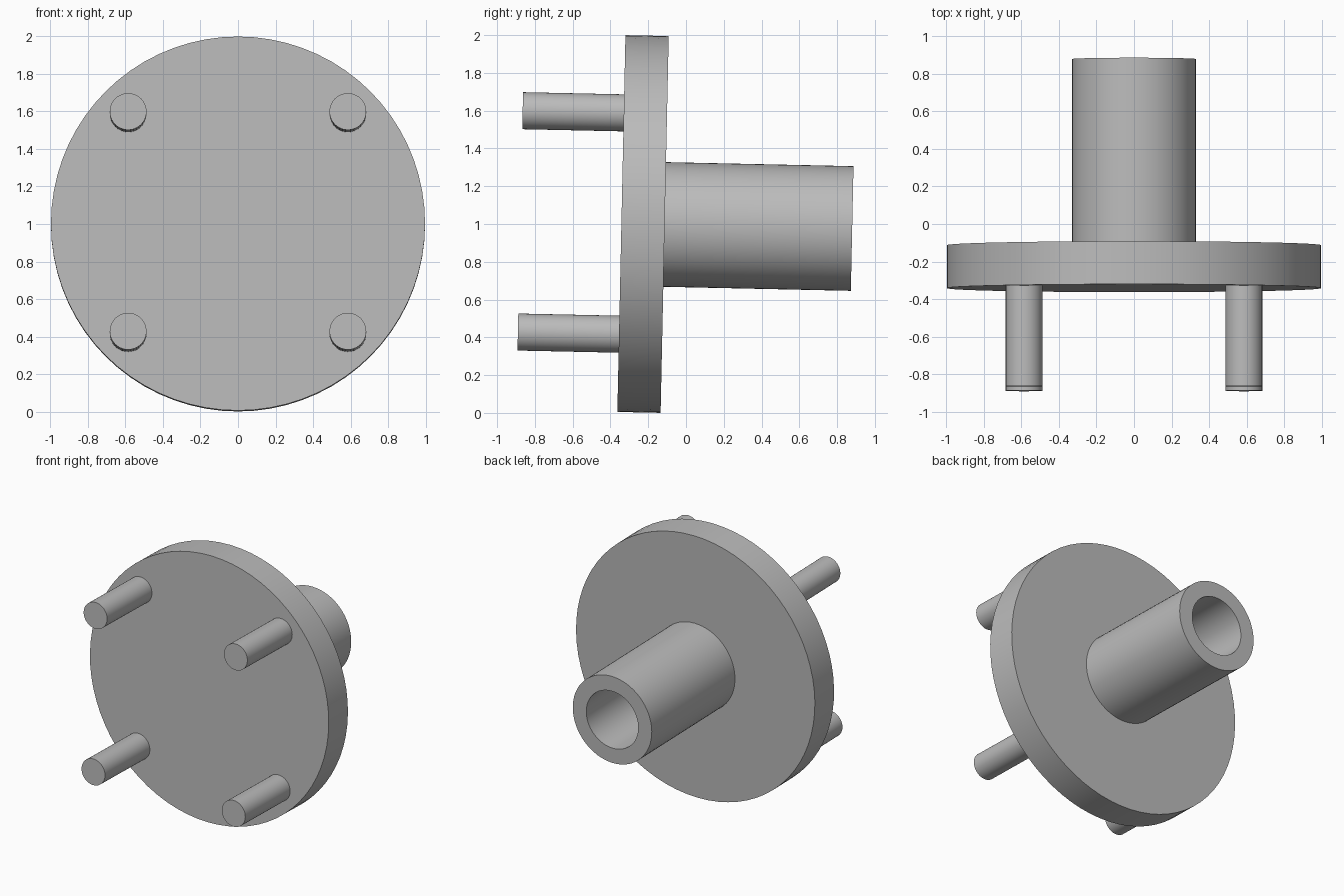
import bpy, bmesh, math
from mathutils import Matrix, Vector

cube = bpy.data.objects.get("Cube")
if cube:
    bpy.data.objects.remove(cube, do_unlink=True)

# One grey metal for the whole part
GREY = (0.5, 0.5, 0.5, 1.0)
metal = bpy.data.materials.new("grey_metal")
metal.use_nodes = True
metal.diffuse_color = GREY
metal.node_tree.nodes["Principled BSDF"].inputs["Base Color"].default_value = GREY

# Placement: flange centre, with the axis tipped slightly down at the back
PLACE = Matrix.Translation((0, -0.2275, 1.0)) @ Matrix.Rotation(-0.0215, 4, 'X')

HALF = 0.1145        # half flange thickness
PIN_OFFSET = 0.586   # pin distance from the axis in x and z


def lathe(name, profile, segments, x=0, z=0):
    """Spin (radius, y) points around the y axis; radius 0 closes an end."""
    bm = bmesh.new()
    verts = [bm.verts.new((r, y, 0)) for r, y in profile]
    edges = [bm.edges.new(pair) for pair in zip(verts, verts[1:])]
    bmesh.ops.spin(bm, geom=verts + edges, cent=(0, 0, 0), axis=(0, 1, 0),
                   angle=math.tau, steps=segments, use_duplicate=False)
    bmesh.ops.remove_doubles(bm, verts=bm.verts, dist=0.0001)
    bmesh.ops.recalc_face_normals(bm, faces=bm.faces)
    mesh = bpy.data.meshes.new(name)
    bm.to_mesh(mesh)
    bm.free()
    mesh.transform(Matrix.Translation((x, 0, z)))
    mesh.materials.append(metal)
    obj = bpy.data.objects.new(name, mesh)
    obj.matrix_world = PLACE
    bpy.context.collection.objects.link(obj)
    bpy.ops.object.select_all(action='DESELECT')
    obj.select_set(True)
    bpy.context.view_layer.objects.active = obj
    bpy.ops.object.shade_smooth_by_angle(angle=math.radians(30))
    return obj


# Round flange plate
lathe("flange", [(0, -HALF), (0.9975, -HALF), (0.9975, HALF), (0, HALF)], 72)

# Hollow hub tube on the back, closed at the flange
hub_end = 1.1075
root = HALF - 0.02
lathe("hub_tube", [(0.33, root), (0.33, hub_end), (0.217, hub_end),
                   (0.217, root), (0.33, root)], 64)

# Four drive pins on the front
for side, x in (("right", -PIN_OFFSET), ("left", PIN_OFFSET)):
    for level, z in (("lower", -PIN_OFFSET), ("upper", PIN_OFFSET)):
        lathe(f"{level}_{side}_pin",
              [(0, -0.65), (0.098, -0.65), (0.098, -root), (0, -root)], 40, x, z)
